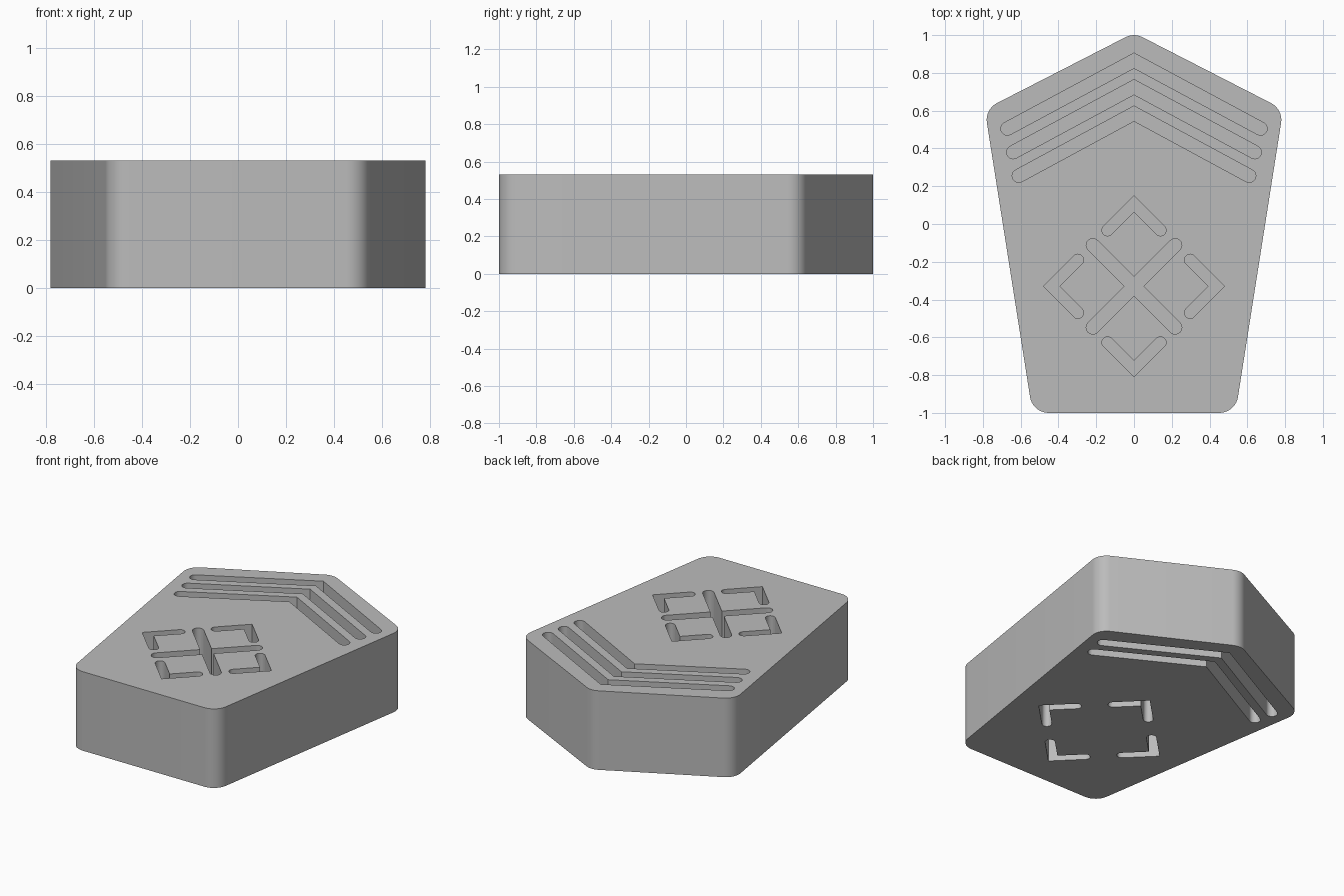
import bpy
import math
from mathutils import Vector, Matrix

cube = bpy.data.objects.get("Cube")
if cube:
    bpy.data.objects.remove(cube, do_unlink=True)

HEIGHT = 0.53
DEPTH = 0.2
CENTRE = Vector((0, -0.33))

grey = bpy.data.materials.new("plain grey")
grey.use_nodes = True
COLOUR = (0.5, 0.5, 0.5, 1)
grey.diffuse_color = COLOUR
grey.node_tree.nodes["Principled BSDF"].inputs["Base Color"].default_value = COLOUR


def prism(name, outline, z0, z1):
    """Upright solid from a counter-clockwise outline."""
    n = len(outline)
    verts = [(p.x, p.y, z) for z in (z0, z1) for p in outline]
    faces = [list(reversed(range(n))), list(range(n, 2 * n))]
    faces += [(i, (i + 1) % n, n + (i + 1) % n, n + i) for i in range(n)]
    mesh = bpy.data.meshes.new(name)
    mesh.from_pydata(verts, [], faces)
    mesh.materials.append(grey)
    obj = bpy.data.objects.new(name, mesh)
    bpy.context.collection.objects.link(obj)
    return obj


def rounded(corners, radius, steps=10):
    """Fillet every corner of a convex counter-clockwise polygon."""
    points = []
    for i, c in enumerate(corners):
        a = (c - corners[i - 1]).normalized()
        b = (corners[(i + 1) % len(corners)] - c).normalized()
        turn = a.angle(b)
        start = c - a * radius * math.tan(turn / 2)
        hub = start + Vector((-a.y, a.x)) * radius
        for k in range(steps + 1):
            points.append(hub + Matrix.Rotation(turn * k / steps, 2) @ (start - hub))
    return points


def stroke(path, width, steps=12):
    """Outline of a round-ended groove with mitred bends."""
    r = width / 2
    points = []
    for line in (path, path[::-1]):
        dirs = [(q - p).normalized() for p, q in zip(line, line[1:])]
        norms = [Vector((d.y, -d.x)) for d in dirs]
        # Mitred bends on the right-hand side
        for p, m, n in zip(line[1:-1], norms, norms[1:]):
            points.append(p + (m + n) * r / (1 + m.dot(n)))
        # Half-round end
        for k in range(steps + 1):
            points.append(line[-1] + Matrix.Rotation(math.pi * k / steps, 2) @ norms[-1] * r)
    return points


# Five-sided body with rounded upright edges
half = [Vector((0.537, -1)), Vector((0.79, 0.607))]
corners = half + [Vector((0, 1.012))] + [Vector((-p.x, p.y)) for p in reversed(half)]
body = prism("body", rounded(corners, 0.1), 0, HEIGHT)

# Chevron grooves
chevrons = []
for i in range(3):
    x, y, apex = 0.67 - 0.03 * i, 0.505 - 0.125 * i, 0.865 - 0.14 * i
    chevrons.append(stroke([Vector((-x, y)), Vector((0, apex)), Vector((x, y))], 0.07))

# Four corner brackets around the cross
brackets = []
for i in range(4):
    turn = Matrix.Rotation(i * math.pi / 2, 2)
    path = [Vector((-0.14, 0.297)), Vector((0, 0.437)), Vector((0.14, 0.297))]
    brackets.append(stroke([CENTRE + turn @ p for p in path], 0.06))

# Diagonal cross
arm = Vector((0.218, 0.218))
flip = Vector((0.218, -0.218))
cross = [stroke([CENTRE - d, CENTRE + d], 0.07) for d in (arm, flip)]

# Cut the top and underside grooves
cutters = [prism("groove_cutter", o, HEIGHT - DEPTH, HEIGHT + 0.1)
           for o in chevrons + brackets + cross]
cutters += [prism("groove_cutter", o, -0.1, DEPTH) for o in chevrons[:2] + brackets]
bpy.context.view_layer.objects.active = body
body.select_set(True)
for cutter in cutters:
    cutter.hide_render = True
    mod = body.modifiers.new("groove", "BOOLEAN")
    mod.operation = "DIFFERENCE"
    mod.solver = "EXACT"
    mod.object = cutter
    bpy.ops.object.modifier_apply(modifier=mod.name)
for cutter in cutters:
    bpy.data.objects.remove(cutter, do_unlink=True)

bpy.ops.object.select_all(action="DESELECT")
body.select_set(True)
bpy.ops.object.shade_smooth_by_angle(angle=math.radians(30))
